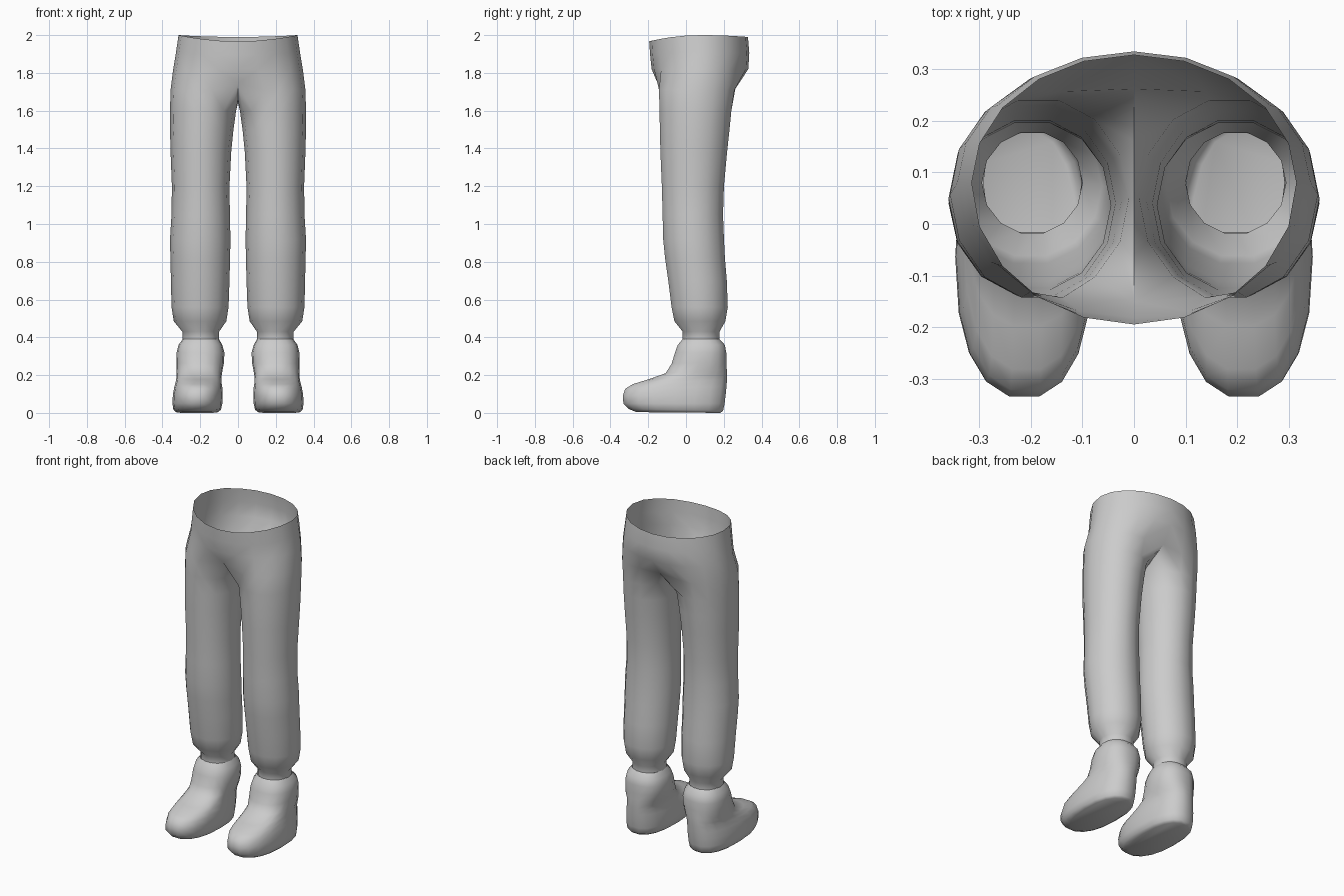
import bpy, bmesh, math

if "Cube" in bpy.data.objects:
    bpy.data.objects.remove(bpy.data.objects["Cube"])

N = 14  # sides of a leg


def material(name, value):
    m = bpy.data.materials.new(name)
    m.diffuse_color = (value, value, value, 1)
    m.use_nodes = True
    m.node_tree.nodes["Principled BSDF"].inputs["Base Color"].default_value = m.diffuse_color
    return m


GREY = material("plain grey", 0.6)


def finish(bm, name, angle):
    """Turn a right-half bmesh into a mirrored, smooth object."""
    me = bpy.data.meshes.new(name)
    bmesh.ops.recalc_face_normals(bm, faces=bm.faces)
    bm.to_mesh(me)
    bm.free()
    me.materials.append(GREY)
    ob = bpy.data.objects.new(name, me)
    bpy.context.collection.objects.link(ob)
    mod = ob.modifiers.new("mirror", 'MIRROR')
    mod.use_clip = True
    mod.merge_threshold = 0.001
    bpy.ops.object.select_all(action='DESELECT')
    ob.select_set(True)
    bpy.context.view_layer.objects.active = ob
    bpy.ops.object.modifier_apply(modifier="mirror")
    bpy.ops.object.shade_smooth_by_angle(angle=math.radians(angle))


def oval(xi, xo, yf, yb, n, power=1.0):
    """Closed ring starting at the inner side and running round the front."""
    pts = []
    for k in range(n):
        a = 2 * math.pi * k / n
        c, s = math.cos(a), math.sin(a)
        c = math.copysign(abs(c) ** power, c)
        s = math.copysign(abs(s) ** power, s)
        pts.append(((xi + xo) / 2 - (xo - xi) / 2 * c,
                    (yf + yb) / 2 - (yb - yf) / 2 * s))
    return pts


def bridge(bm, a, b, closed=True):
    for i in range(len(a) if closed else len(a) - 1):
        j = (i + 1) % len(a)
        bm.faces.new((a[i], a[j], b[j], b[i]))


# Trousers: leg rings (z, inner x, outer x, front y, back y) from the cuff up
legs = [(0.39, .10, .295, -.02, .18), (0.43, .10, .295, -.02, .18),
        (0.485, .062, .34, -.065, .212), (0.56, .05, .352, -.08, .225),
        (0.70, .045, .355, -.098, .22), (0.82, .042, .358, -.115, .21),
        (0.92, .04, .36, -.125, .205), (1.05, .043, .352, -.128, .20),
        (1.20, .045, .35, -.132, .205), (1.38, .036, .357, -.14, .222),
        (1.50, .024, .36, -.143, .235), (1.60, .010, .36, -.145, .245)]
bm = bmesh.new()
prev = None
for z, xi, xo, yf, yb in legs:
    ring = [bm.verts.new((x, y, z)) for x, y in oval(xi, xo, yf, yb, N)]
    if prev:
        bridge(bm, prev, ring)
    prev = ring

# Crotch ring: the inner five points lie on the centre seam
seam = {N - 2: (.262, 1.72), N - 1: (.16, 1.665), 0: (.05, 1.64),
        1: (-.06, 1.67), 2: (-.15, 1.745)}
ring = []
for k, (x, y) in enumerate(oval(0, .357, -.148, .262, N)):
    if k in seam:
        ring.append(bm.verts.new((0, *seam[k])))
    else:
        ring.append(bm.verts.new((x, y, 1.71)))
bridge(bm, prev, ring)

# Hips: half rings (z, half width, front y, back y, front dip) to the open waist
prev = ring[2:N - 1]
for z, w, yf, yb, dip in [(1.82, .343, -.182, .33, 0), (1.91, .328, -.19, .335, .015),
                          (2.0, .315, -.195, .328, .033)]:
    chain = []
    for i in range(len(prev)):
        t = math.pi * i / (len(prev) - 1)
        c = math.cos(t)
        y = .08 - c * (.08 - yf if c > 0 else yb - .08)
        x = 0 if i in (0, len(prev) - 1) else w * math.sin(t)
        chain.append(bm.verts.new((x, y, z - dip * max(c, 0) ** 2 - dip * .3 * max(-c, 0) ** 2)))
    bridge(bm, prev, chain, False)
    prev = chain
finish(bm, "trousers", 60)

# Boots: rings (back z, front z, inner x, outer x, front y, back y) from the sole up
boots = [(0, .004, .11, .325, -.265, .185), (.012, .02, .09, .342, -.305, .2),
         (.05, .05, .083, .347, -.335, .208), (.10, .09, .081, .345, -.338, .214),
         (.14, .128, .083, .338, -.325, .218), (.175, .152, .088, .33, -.285, .22),
         (.20, .178, .088, .326, -.2, .22), (.23, .21, .083, .325, -.11, .218),
         (.27, .26, .074, .326, -.078, .216), (.32, .32, .072, .325, -.06, .215),
         (.36, .36, .083, .315, -.045, .207), (.392, .392, .102, .292, -.018, .178)]
bm = bmesh.new()
prev = None
for zb, zf, xi, xo, yf, yb in boots:
    ring = [bm.verts.new((x, y, zb + (zf - zb) * (yb - y) / (yb - yf)))
            for x, y in oval(xi, xo, yf, yb, 18, .85)]
    if prev:
        bridge(bm, prev, ring)
    else:
        bm.faces.new(ring)  # sole
    prev = ring
finish(bm, "boots", 60)
